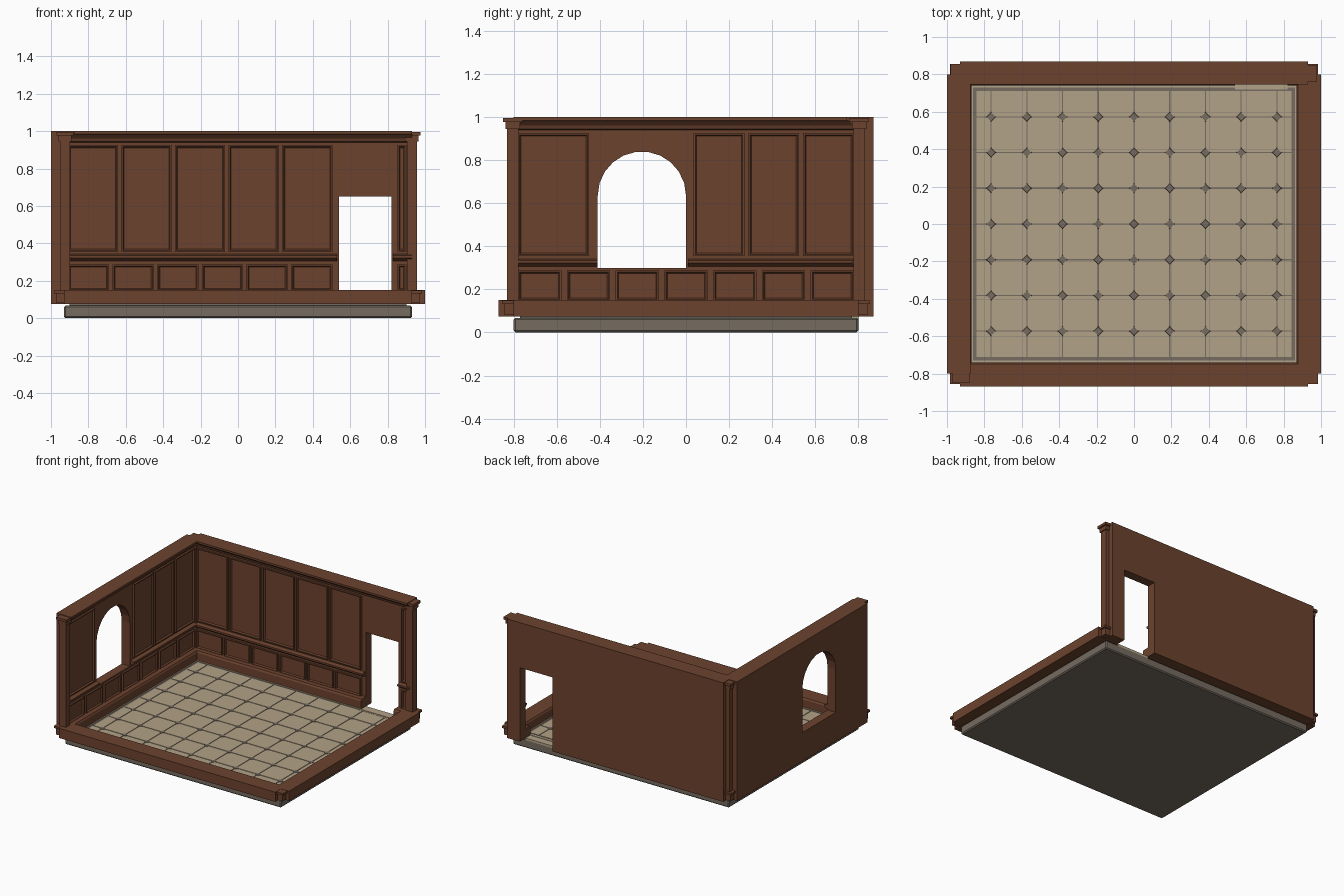
import bpy, bmesh, math
from mathutils import Matrix, Vector

cube = bpy.data.objects.get("Cube")
if cube:
    bpy.data.objects.remove(cube, do_unlink=True)


def material(name, rgb):
    m = bpy.data.materials.new(name)
    m.use_nodes = True
    m.diffuse_color = (*rgb, 1)
    m.node_tree.nodes["Principled BSDF"].inputs["Base Color"].default_value = (*rgb, 1)
    return m


WOOD = material("brown_wood", (0.15, 0.055, 0.027))
STONE = material("grey_stone", (0.18, 0.15, 0.12))
TILE = material("beige_tile", (0.45, 0.36, 0.245))

BOTTOM, TOP, BASE_TOP = 0.075, 1.0, 0.15
HX, HY = 0.93, 0.80      # half spans of the walls
CORE = 0.07              # wall thickness before trim

# Wall frames: u runs along the wall, d is depth inward from its outer face
WALLS = {
    "back": lambda u, d, z: (u, 0.87 - d, z),
    "left": lambda u, d, z: (d - 1, u, z),
    "front": lambda u, d, z: (u, d - 0.87, z),
    "right": lambda u, d, z: (1 - d, u, z),
}


def finish(bm, name, mat):
    bmesh.ops.recalc_face_normals(bm, faces=bm.faces)
    me = bpy.data.meshes.new(name)
    bm.to_mesh(me)
    bm.free()
    me.materials.append(mat)
    ob = bpy.data.objects.new(name, me)
    bpy.context.collection.objects.link(ob)
    return ob


def add_box(bm, lo, hi):
    lo, hi = Vector(lo), Vector(hi)
    mat = Matrix.Translation((lo + hi) / 2) @ Matrix.Diagonal((*(hi - lo), 1))
    return bmesh.ops.create_cube(bm, size=1, matrix=mat)["verts"]


def box(name, lo, hi, mat):
    bm = bmesh.new()
    add_box(bm, lo, hi)
    return finish(bm, name, mat)


def add_prism(bm, pts_a, pts_b):
    a = [bm.verts.new(p) for p in pts_a]
    b = [bm.verts.new(p) for p in pts_b]
    bm.faces.new(a)
    bm.faces.new(b[::-1])
    for i in range(len(a)):
        j = (i + 1) % len(a)
        bm.faces.new((a[j], a[i], b[i], b[j]))


def trim(wall, name, profile, *runs):
    """Sweep a (depth, height) profile along stretches of a wall."""
    f, bm = WALLS[wall], bmesh.new()
    for u0, u1 in runs:
        add_prism(bm, [f(u0, d, z) for d, z in profile], [f(u1, d, z) for d, z in profile])
    return finish(bm, f"{wall}_{name}", WOOD)


def wall_core(wall, half, outline):
    """Full height wall with one opening cut through it."""
    f = WALLS[wall]
    ob = trim(wall, "wall", [(0, BOTTOM), (CORE, BOTTOM), (CORE, TOP), (0, TOP)], (-half, half))
    bm = bmesh.new()
    add_prism(bm, [f(u, -0.1, z) for u, z in outline], [f(u, 0.3, z) for u, z in outline])
    cutter = finish(bm, f"{wall}_opening_cutter", WOOD)
    cutter.hide_render = True
    cutter.hide_set(True)
    cutter.display_type = 'WIRE'
    mod = ob.modifiers.new("opening", 'BOOLEAN')
    mod.object, mod.solver = cutter, 'EXACT'
    bpy.context.view_layer.objects.active = ob
    bpy.ops.object.modifier_apply(modifier=mod.name)
    bpy.data.objects.remove(cutter, do_unlink=True)


def panels(wall, name, z0, z1, spans):
    """Raised frames around sunken panels."""
    f, bm = WALLS[wall], bmesh.new()
    for u0, u1 in spans:
        def ring(inset, d):
            pts = [(u0 + inset, z0 + inset), (u1 - inset, z0 + inset),
                   (u1 - inset, z1 - inset), (u0 + inset, z1 - inset)]
            return [bm.verts.new(f(u, d, z)) for u, z in pts]
        rings = [ring(0, CORE), ring(0, CORE + 0.015), ring(0.008, CORE + 0.015), ring(0.014, CORE + 0.004)]
        for a, b in zip(rings, rings[1:]):
            for i in range(4):
                j = (i + 1) % 4
                bm.faces.new((a[i], a[j], b[j], b[i]))
        bm.faces.new(rings[-1])
    ob = finish(bm, f"{wall}_{name}", WOOD)
    return ob


def even(u0, u1, n, gap=0.018):
    w = (u1 - u0 + gap) / n
    return [(u0 + i * w, u0 + (i + 1) * w - gap) for i in range(n)]


# Tall walls: doorway in the back, arched window in the left
DOOR = (0.54, 0.82)
WIN_C, WIN_R, SILL, SPRING = -0.205, 0.205, 0.30, 0.635
wall_core("back", HX, [(DOOR[0], 0), (DOOR[1], 0), (DOOR[1], 0.65), (DOOR[0], 0.65)])
arch = [(WIN_C + WIN_R * math.cos(math.pi * i / 11), SPRING + WIN_R * math.sin(math.pi * i / 11))
        for i in range(12)]
wall_core("left", HY, [(WIN_C - WIN_R, SILL), (WIN_C + WIN_R, SILL)] + arch)

# Low walls on the open sides
for side, half in (("front", HX), ("right", HY)):
    trim(side, "low_wall", [(0, BOTTOM), (CORE, BOTTOM), (CORE, BASE_TOP), (0, BASE_TOP)], (-half, half))

# Baseboards, chair rails and cornices
base = [(CORE, BOTTOM), (0.13, BOTTOM), (0.13, 0.138), (0.122, BASE_TOP), (CORE, BASE_TOP)]
rail = [(CORE, 0.305), (0.085, 0.31), (0.1, 0.322), (0.1, 0.335), (CORE, 0.342)]
cornice = [(CORE, 0.94), (0.088, 0.945), (0.093, 0.96), (0.112, 0.98), (0.125, 0.985), (0.125, TOP), (CORE, TOP)]
trim("back", "baseboard", base, (-HX, DOOR[0]), (DOOR[1], HX))
trim("left", "baseboard", base, (-HY, HY))
trim("front", "baseboard", base, (-HX, HX))
trim("right", "baseboard", base, (-HY, HY))
trim("back", "chair_rail", rail, (-HX, DOOR[0] - 0.01), (DOOR[1] + 0.01, HX))
trim("left", "chair_rail", rail, (-HY, WIN_C - WIN_R), (WIN_C + WIN_R + 0.01, HY))
trim("back", "cornice", cornice, (-HX, HX))
trim("left", "cornice", cornice, (-HY, HY))

# Wall panels
UP, LOW = (0.355, 0.925), (0.145, 0.288)
panels("back", "upper_panels", *UP, even(-0.91, 0.505, 5) + [(0.852, 0.9)])
panels("back", "lower_panels", *LOW, even(-0.91, 0.505, 6) + [(0.852, 0.9)])
panels("left", "upper_panels", *UP, [(-0.78, -0.45)] + even(0.035, 0.78, 3))
panels("left", "lower_panels", *LOW, even(-0.78, 0.78, 7, 0.025))


# Corner posts with stepped base and cap
def block(bm, x, y, half, z0, z1):
    add_box(bm, (x - half, y - half, z0), (x + half, y + half, z1))


for name, x, y, tall in (("front_left", -0.925, -0.805, True), ("back_left", -0.935, 0.81, True),
                         ("back_right", 0.93, 0.805, True), ("front_right", 0.93, -0.805, False)):
    bm = bmesh.new()
    sx, sy = math.copysign(0.935, x), math.copysign(0.805, y)
    block(bm, sx, sy, 0.038, BOTTOM + 0.005, 0.135)
    block(bm, sx, sy, 0.05, 0.132, BASE_TOP - 0.002)
    if tall:
        block(bm, x, y, 0.027, 0.14, 0.95)
        block(bm, x, y, 0.034, 0.945, 0.978)
        block(bm, x, y, 0.045, 0.976, 0.996)
    finish(bm, f"{name}_post", WOOD)

# Stone slab under the room
slab = box("foundation_slab", (-HX, -HY, 0), (HX, HY, 0.068), STONE)
bev = slab.modifiers.new("bevel", 'BEVEL')
bev.width, bev.segments = 0.008, 1
box("grout_bed", (-0.9, -0.77, 0.06), (0.9, 0.77, 0.076), STONE)
box("door_threshold", (DOOR[0], 0.72, 0.06), (DOOR[1], HY, 0.077), TILE)

# Floor tiles, separated by narrow grout lines
STEP, EX, EY, GAP = 0.191, 0.845, 0.715, 0.003
xs = [-EX] + [i * STEP for i in range(-4, 5)] + [EX]
ys = [-EY] + [i * STEP for i in range(-3, 4)] + [EY]
bm = bmesh.new()
for x0, x1 in zip(xs, xs[1:]):
    for y0, y1 in zip(ys, ys[1:]):
        add_box(bm, (x0 + GAP, y0 + GAP, 0.07), (x1 - GAP, y1 - GAP, 0.08))
finish(bm, "floor_tiles", TILE)

# Pale rim around the floor, outside the grey border
bm = bmesh.new()
for s in (-1, 1):
    for axis, (ex, ey) in enumerate(((0.867, 0.74), (0.737, 0.867))):
        lo, hi = sorted((s * ex - 0.006, s * ex + 0.006))
        if axis == 0:
            add_box(bm, (lo, -ey, 0.07), (hi, ey, 0.08))
        else:
            add_box(bm, (-ey, lo, 0.07), (ey, hi, 0.08))
finish(bm, "floor_rim", TILE)

# Small diamond insets where the tiles meet
bm = bmesh.new()
for x in xs[1:-1]:
    for y in ys[1:-1]:
        bmesh.ops.create_cone(bm, cap_ends=True, segments=4, radius1=0.027, radius2=0.023, depth=0.008,
                              matrix=Matrix.Translation((x, y, 0.079)))
finish(bm, "floor_diamonds", STONE)
